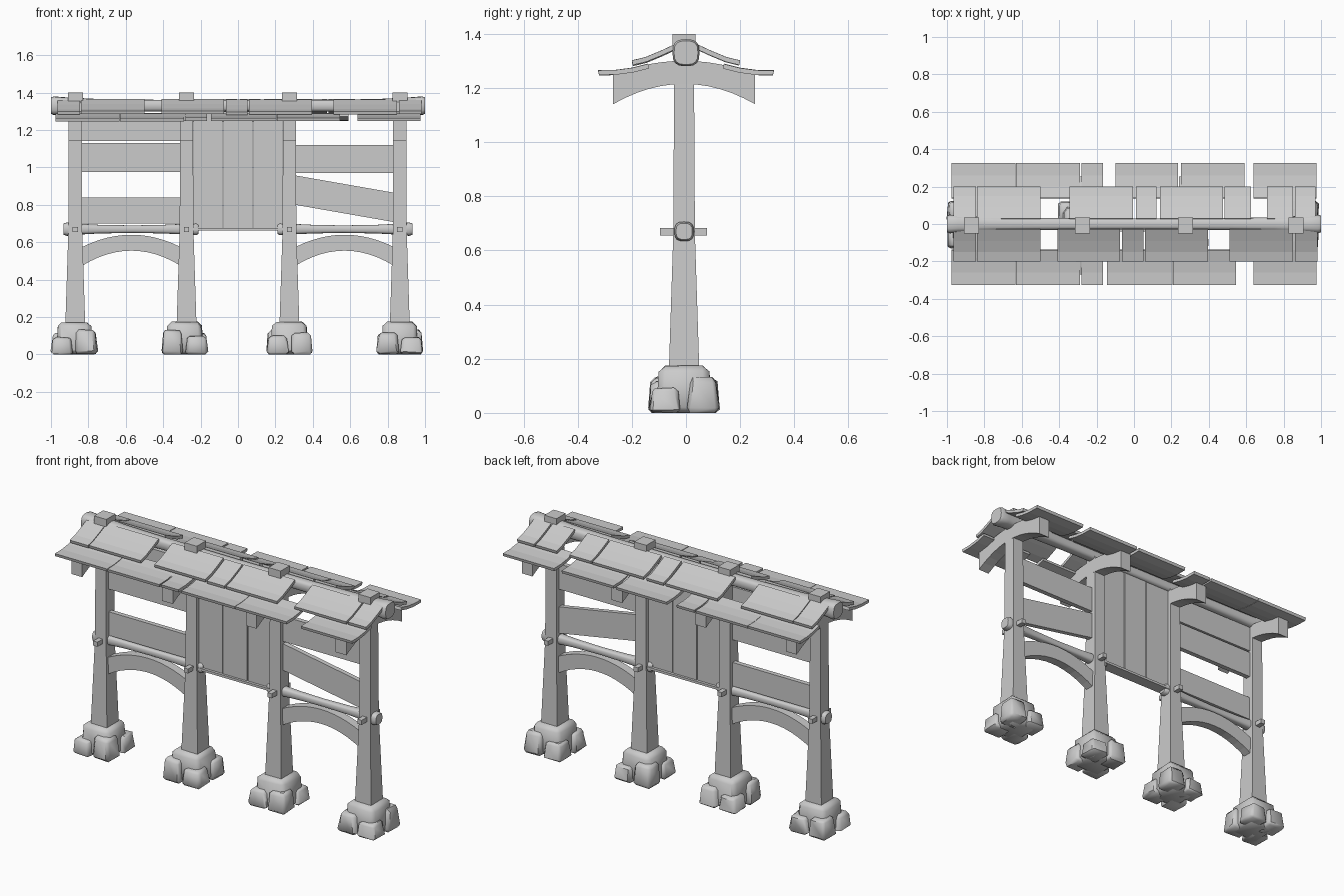
import bpy, bmesh, math, random
from mathutils import Vector, Matrix

random.seed(4)
cube = bpy.data.objects.get("Cube")
if cube:
    bpy.data.objects.remove(cube, do_unlink=True)

mat = bpy.data.materials.new("plain grey")
mat.use_nodes = True
GREY = (0.6, 0.6, 0.6, 1)
mat.diffuse_color = GREY
mat.node_tree.nodes["Principled BSDF"].inputs["Base Color"].default_value = GREY

Y0 = -0.007                      # centre line of the frame
POSTS = [-0.87, -0.275, 0.275, 0.865]


def finish(name, bm, smooth=None):
    bmesh.ops.recalc_face_normals(bm, faces=bm.faces)
    me = bpy.data.meshes.new(name)
    bm.to_mesh(me)
    bm.free()
    me.materials.append(mat)
    ob = bpy.data.objects.new(name, me)
    bpy.context.collection.objects.link(ob)
    if smooth:
        bpy.ops.object.select_all(action='DESELECT')
        ob.select_set(True)
        bpy.context.view_layer.objects.active = ob
        bpy.ops.object.shade_smooth_by_angle(angle=math.radians(smooth))
    return ob


def loft(name, rings, smooth=None):
    """Skin a list of point rings and close both ends."""
    bm = bmesh.new()
    loops = [[bm.verts.new(p) for p in ring] for ring in rings]
    n = len(loops[0])
    for a, b in zip(loops, loops[1:]):
        for i in range(n):
            j = (i + 1) % n
            bm.faces.new((a[i], a[j], b[j], b[i]))
    bm.faces.new(loops[0])
    bm.faces.new(loops[-1])
    return finish(name, bm, smooth)


def extrude_x(name, pts, a, b):
    return loft(name, [[(x, y, z) for y, z in pts] for x in (a, b)])


def extrude_y(name, pts, half, y=Y0):
    return loft(name, [[(x, y + s * half, z) for x, z in pts] for s in (-1, 1)])


def box(name, x0, x1, z0, z1, half, y=Y0):
    return extrude_y(name, [(x0, z0), (x1, z0), (x1, z1), (x0, z1)], half, y)


def arch(c, half, ends, rise, n=12):
    """Arched band: lower edge, then upper edge back again."""
    pts = []
    for (end, up), order in zip(zip(ends, rise), (1, -1)):
        for i in range(n + 1):
            t = order * (2 * i / n - 1)
            pts.append((c + t * half, end + up * (1 - t * t)))
    return pts


def log(name, stations, y, z, sides=16, power=0.7):
    """Rounded-square beam along x with varying radius."""
    rings = []
    for x, r in stations:
        ring = []
        for i in range(sides):
            a = 2 * math.pi * i / sides
            c, s = math.cos(a), math.sin(a)
            ring.append((x, y + r * math.copysign(abs(c) ** power, c),
                         z + r * math.copysign(abs(s) ** power, s)))
        rings.append(ring)
    return loft(name, rings, 40)


def stone(bm, centre, size, taper, turn):
    """One chipped, rounded block with a narrower top."""
    part = bmesh.new()
    bmesh.ops.create_cube(part, size=1)
    bmesh.ops.bevel(part, geom=part.edges[:], offset=0.13, segments=1, affect='EDGES')
    for v in part.verts:
        k = 1 - taper * (v.co.z + 0.5)
        v.co = Vector((v.co.x * size[0] * k, v.co.y * size[1] * k, v.co.z * size[2]))
        v.co += Vector([random.uniform(-0.004, 0.004) for _ in range(3)])
    bmesh.ops.transform(part, matrix=Matrix.Translation(centre) @ Matrix.Rotation(turn, 4, 'Z'),
                        verts=part.verts)
    for v in part.verts:
        v.co.z = min(max(v.co.z, 0), 0.175)
    tmp = bpy.data.meshes.new("stone_piece")
    part.to_mesh(tmp)
    part.free()
    bm.from_mesh(tmp)
    bpy.data.meshes.remove(tmp)


# Posts with stone feet, caps, pegs and curved roof brackets
for n, x in enumerate(POSTS, 1):
    rings = []
    for z, hx, hy in ((0.1, .055, .058), (0.66, .037, .04), (1.37, .034, .036)):
        rings.append([(x + sx * hx, Y0 + sy * hy, z)
                      for sx, sy in ((-1, -1), (1, -1), (1, 1), (-1, 1))])
    loft(f"post_{n}", rings)
    box(f"post_cap_{n}", x - .04, x + .04, 1.355, 1.4, .043)
    box(f"peg_{n}", x - .014, x + .014, .655, .682, .087, -.009)
    extrude_x(f"roof_bracket_{n}", arch(Y0, .262, (1.14, 1.25), (.075, .05)),
              x - .035, x + .035)
    bm = bmesh.new()
    cx = (-0.875, -0.285, 0.275, 0.865)[n - 1]
    stone(bm, (cx, Y0, .087), (.2, .2, .175), .1, 0)
    for i, (sx, sy) in enumerate(((-1, -1), (1, -1), (1, 1), (-1, 1))):
        h = (.115, .09, .13, .1)[(i + n) % 4]
        stone(bm, (cx + sx * .064, Y0 + sy * .07, h / 2), (.12, .12, h), .2,
              random.uniform(-.08, .08))
    finish(f"stone_foot_{n}", bm, 50)

# Ridge log, swelling at both ends
half = [(0, .03), (.5, .032), (.75, .036), (.94, .046), (.985, .05), (1, .044)]
log("ridge_beam", [(-x, r) for x, r in half[:0:-1]] + half, 0, 1.33)

# Side bays: rail and arched brace, mirrored
for side, s in (("right", -1), ("left", 1)):
    stations = [(.21, .024), (.222, .032), (.3, .028), (.4, .023), (.56, .02),
                (.74, .023), (.85, .029), (.915, .036), (.932, .03)]
    log(f"{side}_rail", [(s * x, r) for x, r in stations], Y0, .67)
    extrude_y(f"{side}_arched_brace", arch(s * .57, .262, (.475, .575), (.08, .065)), .026)

# Side bay boards
for n, (z0, z1) in enumerate(((.7, .84), (.975, 1.13), (1.14, 1.29)), 1):
    box(f"right_board_{n}", -.85, -.29, z0, z1, .014)
box("left_board", .29, .85, .97, 1.12, .014)
extrude_y("left_slanted_board", [(.29, .803), (.85, .705), (.85, .862), (.29, .96)], .014)

# Centre door planks on a sill
for n in range(3):
    x = -.24 + .16 * n
    box(f"door_plank_{n + 1}", x + .002, x + .157, .67, 1.3, .018 + .002 * (n % 2))
box("door_sill", -.25, .25, .662, .676, .034)

# Roof shingles: two courses on each slope
UPPER = [(.03, 1.365), (.09, 1.337), (.15, 1.312), (.2, 1.3)]
LOWER = [(.14, 1.288), (.2, 1.273), (.26, 1.265), (.325, 1.264)]
COURSES = {
    "front_upper": (-1, UPPER, [(-.965, -.845), (-.84, -.5), (-.41, -.075), (-.065, .05),
                                (.06, .395), (.51, .85), (.86, .98)]),
    "front_lower": (-1, LOWER, [(-.975, -.633), (-.63, -.29), (-.28, -.165), (-.145, .205),
                                (.208, .545), (.64, .975)]),
    "back_upper": (1, UPPER, [(-.965, -.845), (-.84, -.5), (-.345, -.005), (.01, .12),
                              (.14, .475), (.485, .625), (.71, .85), (.86, .97)]),
    "back_lower": (1, LOWER, [(-.975, -.633), (-.63, -.29), (-.28, -.165), (-.1, .235),
                              (.25, .59), (.64, .975)]),
}
for course, (s, curve, spans) in COURSES.items():
    for n, (a, b) in enumerate(spans, 1):
        dz = random.uniform(-.003, .002)
        top = [(s * y, z + dz) for y, z in curve]
        under = [(y - s * .004, z - .017) for y, z in reversed(top)]
        extrude_x(f"{course}_shingle_{n}", top + under, a, b)
